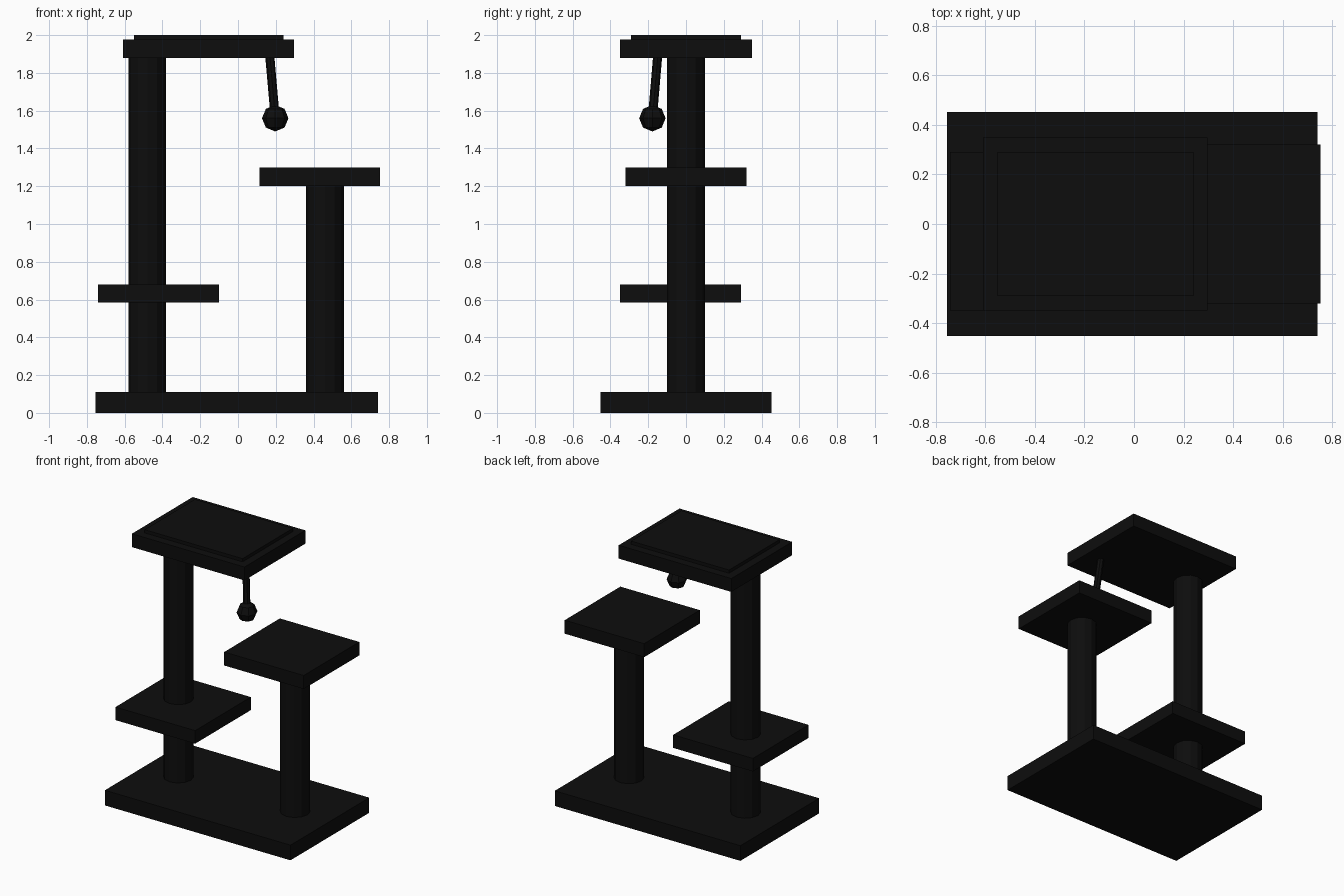
import bpy
from mathutils import Vector

if "Cube" in bpy.data.objects:
    bpy.data.objects.remove(bpy.data.objects["Cube"])

black = bpy.data.materials.new("black")
black.diffuse_color = (0.004, 0.004, 0.004, 1)
black.use_nodes = True
black.node_tree.nodes["Principled BSDF"].inputs["Base Color"].default_value = black.diffuse_color


def finish(name):
    ob = bpy.context.object
    ob.name = name
    ob.data.materials.append(black)
    return ob


def box(name, lo, hi):
    lo, hi = Vector(lo), Vector(hi)
    bpy.ops.mesh.primitive_cube_add(size=1, location=(lo + hi) / 2)
    ob = finish(name)
    ob.scale = hi - lo
    bpy.ops.object.transform_apply(location=False, rotation=False, scale=True)


def rod(name, start, end, radius, sides):
    start, end = Vector(start), Vector(end)
    axis = end - start
    bpy.ops.mesh.primitive_cylinder_add(
        vertices=sides, radius=radius, depth=axis.length,
        location=(start + end) / 2,
        rotation=Vector((0, 0, 1)).rotation_difference(axis).to_euler())
    finish(name)


# Base and platforms
box("base", (-0.755, -0.453, 0), (0.74, 0.453, 0.11))
box("low_platform", (-0.742, -0.35, 0.585), (-0.10, 0.29, 0.68))
box("middle_platform", (0.113, -0.32, 1.20), (0.753, 0.32, 1.298))
box("top_platform", (-0.61, -0.35, 1.88), (0.297, 0.35, 1.977))
box("top_cushion", (-0.55, -0.29, 1.97), (0.24, 0.29, 2.0))

# Scratching posts
rod("tall_post", (-0.48, 0, 0.11), (-0.48, 0, 1.88), 0.1, 12)
rod("short_post", (0.46, 0, 0.11), (0.46, 0, 1.20), 0.1, 12)

# Hanging toy
rod("toy_cord", (0.168, -0.15, 1.89), (0.197, -0.178, 1.56), 0.024, 8)
bpy.ops.mesh.primitive_uv_sphere_add(
    segments=8, ring_count=4, radius=0.07, location=(0.197, -0.178, 1.56))
finish("toy_ball")
